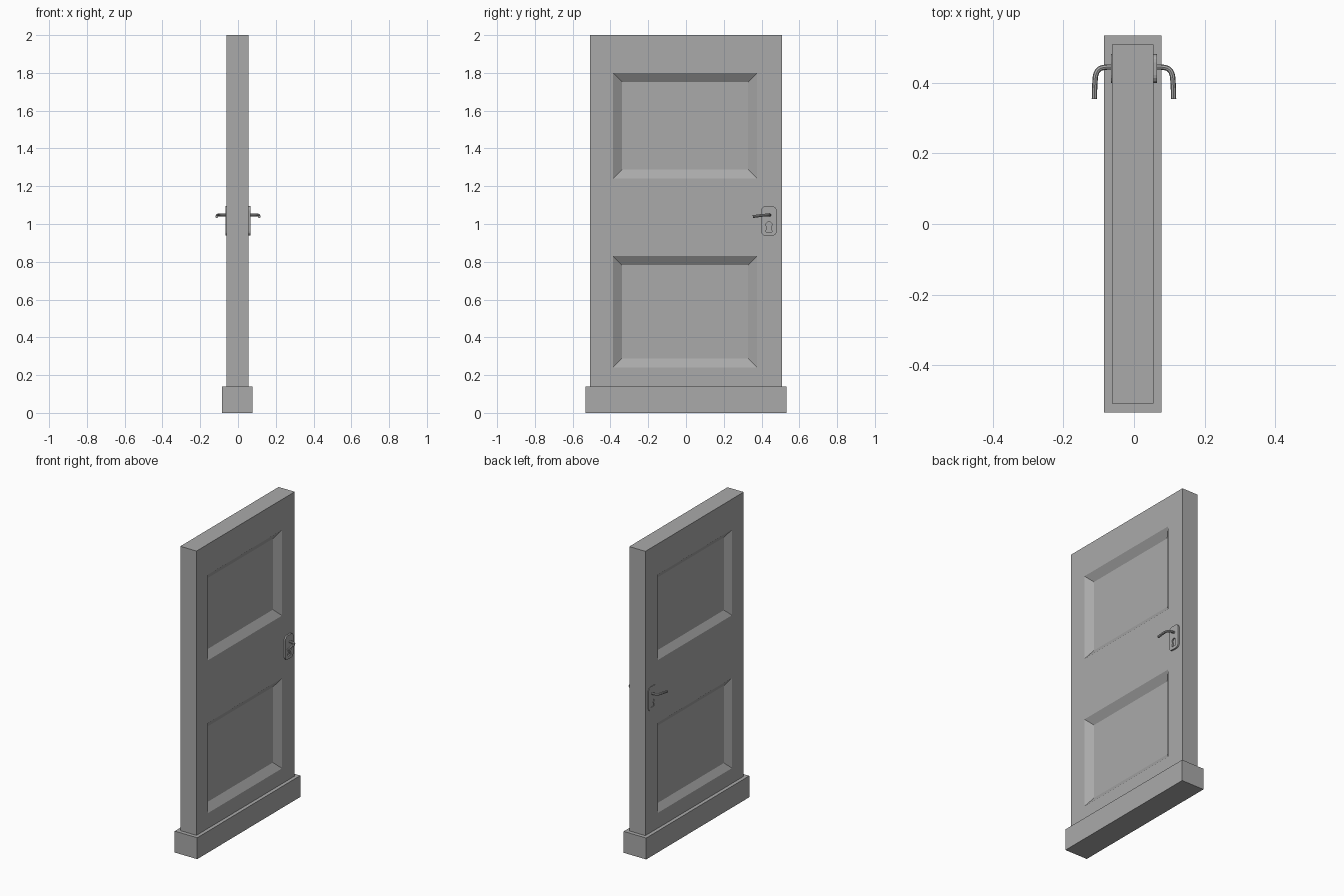
import bpy, bmesh, math
from mathutils import Vector

cube = bpy.data.objects.get("Cube")
if cube:
    bpy.data.objects.remove(cube, do_unlink=True)

GREY = (0.4, 0.4, 0.4, 1)
mat = bpy.data.materials.new("plain grey")
mat.use_nodes = True
mat.diffuse_color = GREY
mat.node_tree.nodes["Principled BSDF"].inputs["Base Color"].default_value = GREY

X_BACK, X_FACE = -0.062, 0.055      # the two broad faces of the door leaf


def add_object(name, bm):
    bmesh.ops.recalc_face_normals(bm, faces=bm.faces)
    mesh = bpy.data.meshes.new(name)
    bm.to_mesh(mesh)
    bm.free()
    mesh.materials.append(mat)
    obj = bpy.data.objects.new(name, mesh)
    bpy.context.collection.objects.link(obj)
    return obj


def box(lo, hi):
    bm = bmesh.new()
    bmesh.ops.create_cube(bm, size=1)
    lo, hi = Vector(lo), Vector(hi)
    for v in bm.verts:
        v.co = (lo + hi) / 2 + v.co * (hi - lo)
    return bm


def prism(outline, x0, x1):
    """Extrude a (y, z) outline along x."""
    bm = bmesh.new()
    face = bm.faces.new([bm.verts.new((x0, y, z)) for y, z in outline])
    ext = bmesh.ops.extrude_face_region(bm, geom=[face])
    verts = [g for g in ext["geom"] if isinstance(g, bmesh.types.BMVert)]
    bmesh.ops.translate(bm, verts=verts, vec=(x1 - x0, 0, 0))
    return bm


# Plinth under the door
add_object("base", box((-0.085, -0.533, 0), (0.078, 0.533, 0.14)))

# Door leaf with two sunken bevelled panels on each broad face
PANEL_Y = (-0.387, 0.377)
PANELS_Z = ((0.24, 0.83), (1.24, 1.80))
bm = box((X_BACK, -0.508, 0.13), (X_FACE, 0.508, 2.0))
cuts = [((0, y, 0), (0, 1, 0)) for y in PANEL_Y]
cuts += [((0, 0, z), (0, 0, 1)) for pair in PANELS_Z for z in pair]
for co, no in cuts:
    bmesh.ops.bisect_plane(bm, geom=bm.verts[:] + bm.edges[:] + bm.faces[:],
                           plane_co=co, plane_no=no)
bm.normal_update()
for side, width, depth in ((1, 0.048, 0.033), (-1, 0.042, 0.029)):
    panels = []
    for f in bm.faces:
        c = f.calc_center_median()
        if (f.normal.x * side > 0.9 and PANEL_Y[0] < c.y < PANEL_Y[1]
                and any(a < c.z < b for a, b in PANELS_Z)):
            panels.append(f)
    bmesh.ops.inset_individual(bm, faces=panels, thickness=width, depth=-depth,
                               use_even_offset=True)
bmesh.ops.dissolve_limit(bm, angle_limit=0.01, verts=bm.verts, edges=bm.edges)
add_object("door_leaf", bm)

# Handle plate outline: a rectangle with rounded corners
PLATE_Y, PLATE_Z = 0.439, 1.016
plate = []
for i, (sy, sz) in enumerate(((1, 1), (-1, 1), (-1, -1), (1, -1))):
    for k in range(5):
        a = math.radians(90 * i + 22.5 * k)
        plate.append((PLATE_Y + sy * 0.018 + 0.023 * math.cos(a),
                      PLATE_Z + sz * 0.055 + 0.023 * math.sin(a)))

# Keyhole outline: a round head on a flared foot
keyhole = [(PLATE_Y - 0.017, 0.958), (PLATE_Y + 0.017, 0.958)]
for k in range(9):
    a = math.radians(-50 + 35 * k)
    keyhole.append((PLATE_Y + 0.016 * math.cos(a), 0.996 + 0.016 * math.sin(a)))

# Lever path as (distance from centre, y, z)
LEVER = [(0.05, 0.443, 1.047), (0.082, 0.443, 1.047), (0.098, 0.438, 1.047),
         (0.107, 0.425, 1.047), (0.11, 0.405, 1.046), (0.112, 0.354, 1.039)]

for side, name, x_in, x_out in ((1, "left", X_FACE - 0.005, 0.065),
                                (-1, "right", X_BACK + 0.005, -0.0655)):
    obj = add_object(name + "_handle_plate", prism(plate, x_in, x_out))
    cutter = add_object(name + "_keyhole_cutter",
                        prism(keyhole, x_in - side * 0.02, x_out + side * 0.02))
    cutter.hide_render = True
    cutter.hide_viewport = True
    cutter.display_type = 'WIRE'
    cut = obj.modifiers.new("keyhole", 'BOOLEAN')
    cut.operation = 'DIFFERENCE'
    cut.object = cutter
    cut.solver = 'EXACT'

    curve = bpy.data.curves.new(name + "_lever", 'CURVE')
    curve.dimensions = '3D'
    curve.bevel_depth = 0.0075
    curve.bevel_resolution = 2
    curve.use_fill_caps = True
    curve.resolution_u = 4
    spline = curve.splines.new('BEZIER')
    spline.bezier_points.add(len(LEVER) - 1)
    for p, (x, y, z) in zip(spline.bezier_points, LEVER):
        p.co = (side * x, y, z)
        p.handle_left_type = p.handle_right_type = 'AUTO'
    curve.materials.append(mat)
    lever = bpy.data.objects.new(name + "_lever", curve)
    bpy.context.collection.objects.link(lever)

    # Turn the lever into a smooth mesh
    bpy.ops.object.select_all(action='DESELECT')
    lever.select_set(True)
    bpy.context.view_layer.objects.active = lever
    bpy.ops.object.convert(target='MESH')
    bpy.ops.object.shade_smooth_by_angle(angle=math.radians(40))
